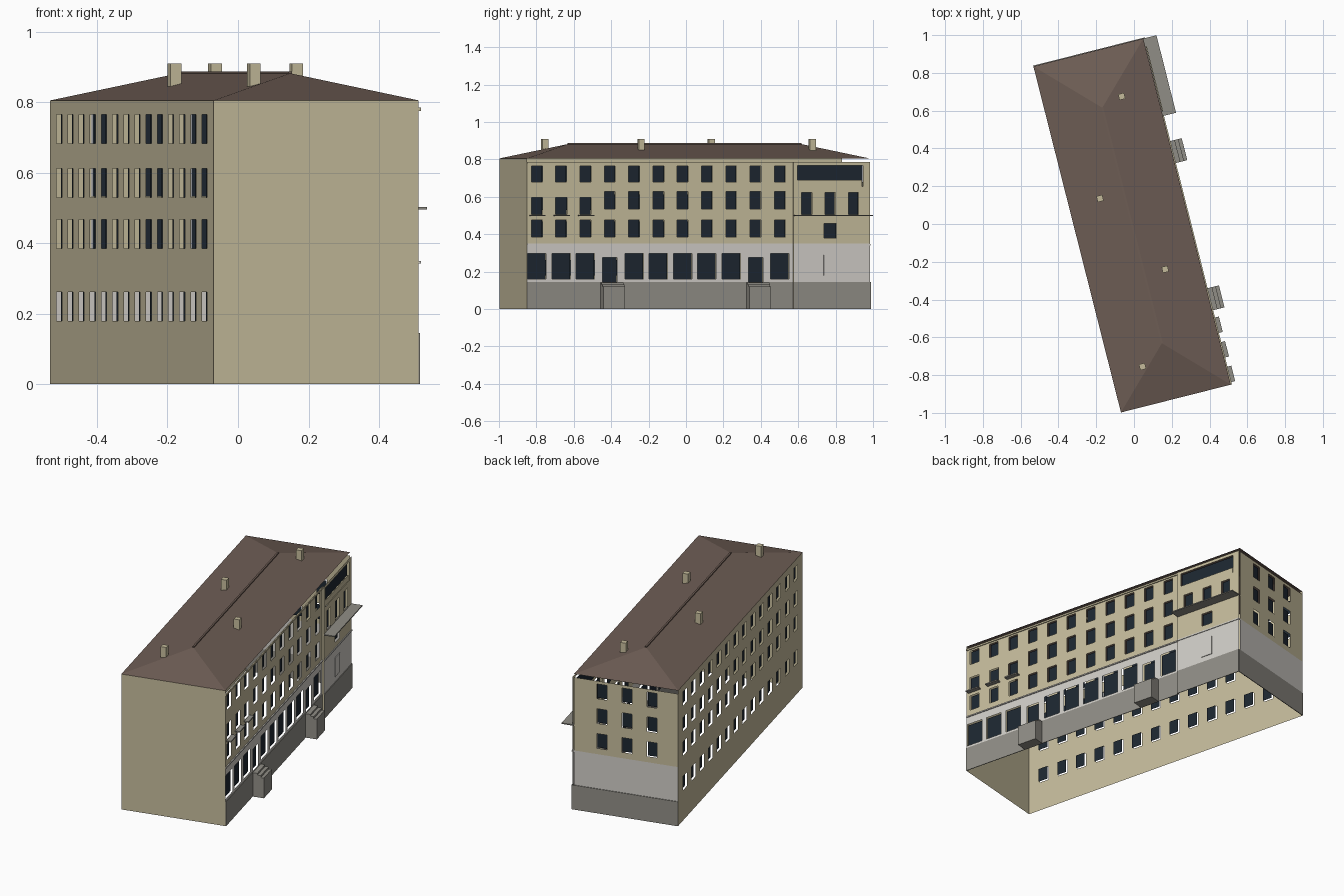
import bpy, bmesh, math
from mathutils import Matrix, Vector

if "Cube" in bpy.data.objects:
    bpy.data.objects.remove(bpy.data.objects["Cube"])

# The whole block is turned about z; everything is modelled in its own axes
TURN = Matrix.Translation((-0.01, -0.008, 0)) @ Matrix.Rotation(math.radians(14.2), 4, 'Z')
W, L, TOP, EAVE = 0.30, 0.945, 0.785, 0.805
INSET = 0.012


def mat(name, r, g, b):
    m = bpy.data.materials.new(name)
    m.diffuse_color = (r, g, b, 1)
    m.use_nodes = True
    m.node_tree.nodes["Principled BSDF"].inputs["Base Color"].default_value = m.diffuse_color
    return m


TAN = mat("tan_plaster", 0.56, 0.50, 0.33)
LIGHT = mat("light_stone", 0.63, 0.61, 0.57)
DARK = mat("dark_stone", 0.28, 0.27, 0.24)
GLASS = mat("dark_glass", 0.012, 0.02, 0.03)
ROOF = mat("brown_roof", 0.155, 0.11, 0.09)


def finish(name, bm, mats):
    me = bpy.data.meshes.new(name)
    bm.to_mesh(me)
    bm.free()
    ob = bpy.data.objects.new(name, me)
    bpy.context.collection.objects.link(ob)
    for m in mats:
        me.materials.append(m)
    ob.matrix_world = TURN
    return ob


def box(name, x, y, z, m):
    bm = bmesh.new()
    bmesh.ops.create_cube(bm, size=1)
    for v in bm.verts:
        v.co = [r[0] + (c + 0.5) * (r[1] - r[0]) for c, r in zip(v.co, (x, y, z))]
    return finish(name, bm, [m])


def quad(bm, place, s0, s1, z0, z1, depth, out, index=0):
    vs = [bm.verts.new(place(s, z, depth)) for s, z in ((s0, z0), (s1, z0), (s1, z1), (s0, z1))]
    f = bm.faces.new(vs)
    f.material_index = index
    f.normal_update()
    if f.normal.dot(out) < 0:
        f.normal_flip()


def wall(name, place, span, top, holes, banded):
    """Sheet wall with rectangular openings and glass set behind them."""
    out = Vector(place(0, 0, 0)) - Vector(place(0, 0, 1))
    bm, glass = bmesh.new(), bmesh.new()
    bands = [0.145, 0.35] if banded else []
    ss = sorted({round(s, 4) for h in holes for s in h[:2]} | set(span))
    zs = sorted({round(z, 4) for h in holes for z in h[2:]} | {0, top} | set(bands))
    for s0, s1 in zip(ss, ss[1:]):
        for z0, z1 in zip(zs, zs[1:]):
            s, z = (s0 + s1) / 2, (z0 + z1) / 2
            if not any(a < s < b and c < z < d for a, b, c, d in holes):
                quad(bm, place, s0, s1, z0, z1, 0, out,
                     (1 if z > 0.145 else 2) if banded and z < 0.35 else 0)
    bmesh.ops.remove_doubles(bm, verts=bm.verts, dist=1e-5)
    finish(name, bm, [TAN, LIGHT, DARK])
    for h in holes:
        quad(glass, place, *h, INSET, out)
    if holes:
        finish(name + "_glass", glass, [GLASS])
    else:
        glass.free()


def opening(c, w, z0, z1):
    return (c - w / 2, c + w / 2, z0, z1)


# Main street facade
SPLIT = 0.522
cols = [-0.89 + 0.134 * i for i in range(11)]
holes = []
for i, c in enumerate(cols):
    holes.append(opening(c, 0.06, 0.68, 0.765))
    holes.append(opening(c, 0.062, 0.505, 0.595) if i < 3 else opening(c, 0.06, 0.535, 0.627))
    holes.append(opening(c, 0.06, 0.385, 0.477))
    holes.append(opening(c, 0.08, 0.145, 0.275) if i in (3, 9) else opening(c, 0.102, 0.16, 0.297))
wall("street_wall", lambda s, z, d: (W - d, s, z), (-L, SPLIT), TOP, holes, True)

# Slightly projecting end bay with a loggia
BAY = W + 0.01
mid = 0.725
bay_holes = [opening(mid + k * 0.129, 0.056, 0.505, 0.622) for k in (-1, 0, 1)]
bay_holes += [opening(mid, 0.07, 0.38, 0.457), opening(mid, 0.36, 0.655, 0.767)]
wall("bay_wall", lambda s, z, d: (BAY - d, s, z), (SPLIT, L), TOP, bay_holes, True)
box("bay_return", (W, BAY), (SPLIT, SPLIT + 0.003), (0, TOP), TAN)
box("loggia_parapet", (BAY - 0.008, BAY - 0.002), (mid - 0.18, mid + 0.176), (0.655, 0.69), TAN)
box("bay_balcony", (W, 0.372), (SPLIT, L), (0.496, 0.502), DARK)
box("bay_door", (BAY, BAY + 0.004), (mid - 0.036, mid + 0.036), (0.178, 0.29), LIGHT)
box("bay_door_hood", (W, BAY + 0.004), (SPLIT, L), (0.34, 0.348), LIGHT)

# Rear long wall, blank front gable wall, windowed far end wall
rear = [opening(-0.84 + 1.68 / 13 * i, 0.06, z, z + 0.082)
        for i in range(14) for z in (0.18, 0.385, 0.53, 0.683)]
wall("rear_wall", lambda s, z, d: (-W + d, s, z), (-L, L), EAVE, rear, False)
wall("front_wall", lambda s, z, d: (s, -L + d, z), (-W, W), EAVE, [], False)
ends = [opening(c, 0.058, z, z + 0.087)
        for c in (0.14, -0.005, -0.15) for z in (0.385, 0.533, 0.68)]
wall("end_wall", lambda s, z, d: (s, L - d, z), (-W, W), TOP, ends, True)

# Plinth, string course and cornice
box("street_plinth", (W, W + 0.004), (-L, SPLIT), (0, 0.145), DARK)
box("bay_plinth", (BAY, BAY + 0.004), (SPLIT, L), (0, 0.145), DARK)
box("end_plinth", (-W, BAY), (L, L + 0.004), (0, 0.145), DARK)
box("string_course", (W, W + 0.006), (-L, SPLIT), (0.343, 0.35), LIGHT)
box("cornice", (W, W + 0.006), (-L, SPLIT), (0.775, TOP), TAN)

# Small balconies and entrance steps
for c in cols[:3]:
    box("small_balcony", (W, 0.327), (c - 0.042, c + 0.042), (0.496, 0.503), DARK)
for c in (cols[3] + 0.008, cols[9] + 0.008):
    for depth, h in ((0.03, 0.142), (0.05, 0.132), (0.068, 0.12)):
        box("entrance_step", (W, W + depth), (c - 0.06, c + 0.06), (0, h), DARK)

# Hipped roof sheet with ridge cap
R, RZ = 0.643, 0.882
bm = bmesh.new()
a, b, c, d, p, q = [bm.verts.new(v) for v in (
    (-W, -L, EAVE), (W, -L, EAVE), (W, L, EAVE), (-W, L, EAVE), (0, -R, RZ), (0, R, RZ))]
for f in ((a, b, p), (b, c, q, p), (c, d, q), (d, a, p, q)):
    bm.faces.new(f)
finish("hipped_roof", bm, [ROOF])
box("ridge_cap", (-0.005, 0.005), (-R, R), (RZ - 0.004, RZ + 0.005), ROOF)

# Chimneys, placed from plan positions
inv = TURN.inverted()
for x, y in ((0.045, -0.755), (0.165, -0.24), (-0.18, 0.135), (-0.065, 0.675)):
    k = inv @ Vector((x, y, 0))
    zb = 0.835 if abs(k.y) < R else 0.825
    box("chimney", (k.x - 0.016, k.x + 0.016), (k.y - 0.016, k.y + 0.016), (zb, 0.91), TAN)
